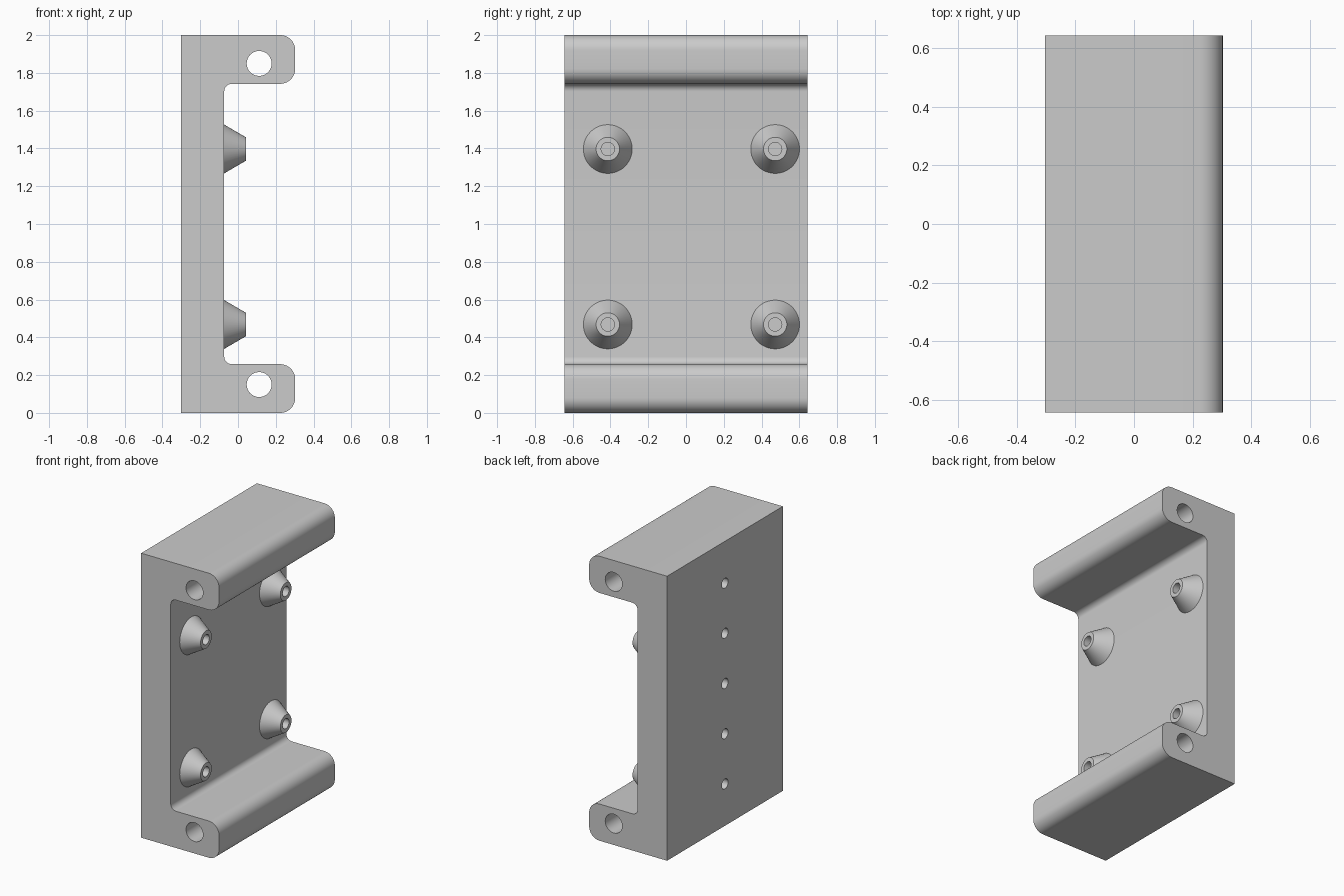
import bpy, bmesh
from math import pi, cos, sin, radians
from mathutils import Matrix, Vector

cube = bpy.data.objects.get("Cube")
if cube:
    bpy.data.objects.remove(cube, do_unlink=True)

grey = bpy.data.materials.new("light grey")
grey.use_nodes = True
grey.diffuse_color = (0.6, 0.6, 0.6, 1)
grey.node_tree.nodes["Principled BSDF"].inputs["Base Color"].default_value = (0.6, 0.6, 0.6, 1)

BACK, PLATE, LIP = -0.303, -0.073, 0.303   # x of back, plate face, flange tip
HALF_Y, TOP, FLANGE = 0.643, 2.0, 0.258
HOLE_R = 0.035


def make_object(name, bm):
    bmesh.ops.recalc_face_normals(bm, faces=bm.faces)
    mesh = bpy.data.meshes.new(name)
    bm.to_mesh(mesh)
    bm.free()
    mesh.materials.append(grey)
    obj = bpy.data.objects.new(name, mesh)
    bpy.context.collection.objects.link(obj)
    return obj


def smooth(obj):
    obj.data.shade_smooth()
    obj.data.set_sharp_from_angle(angle=radians(30))


def rounded(corners, steps=10):
    """Outline with each (x, z, radius) right-angled corner replaced by an arc."""
    points = []
    for i, (x, z, r) in enumerate(corners):
        p = Vector((x, z))
        if r == 0:
            points.append(p)
            continue
        a = (Vector(corners[i - 1][:2]) - p).normalized() * r
        b = (Vector(corners[(i + 1) % len(corners)][:2]) - p).normalized() * r
        for k in range(steps + 1):
            t = k / steps * pi / 2
            points.append(p + a * (1 - sin(t)) + b * (1 - cos(t)))
    return points


def add_cylinder(bm, centre, radius, length, axis):
    turn = Matrix.Rotation(pi / 2, 4, "Y" if axis == "X" else "X")
    bmesh.ops.create_cone(bm, cap_ends=True, segments=48, radius1=radius, radius2=radius,
                          depth=length, matrix=Matrix.Translation(centre) @ turn)


# Channel bracket: C-shaped section extruded along y
lower = [(BACK, 0, 0), (LIP, 0, 0.08), (LIP, FLANGE, 0.08), (PLATE, FLANGE, 0.04)]
upper = [(x, TOP - z, r) for x, z, r in reversed(lower)]
bm = bmesh.new()
section = bm.faces.new([bm.verts.new((p.x, -HALF_Y, p.y)) for p in rounded(lower + upper)])
sweep = bmesh.ops.extrude_face_region(bm, geom=[section], use_keep_orig=True)
bmesh.ops.translate(bm, vec=(0, 2 * HALF_Y, 0),
                    verts=[v for v in sweep["geom"] if isinstance(v, bmesh.types.BMVert)])
bracket = make_object("channel_bracket", bm)

# Long flange bores and the row of blind holes in the back
bm = bmesh.new()
for z in (0.15, TOP - 0.15):
    add_cylinder(bm, (0.112, 0, z), 0.066, 3 * HALF_Y, "Y")
for i in range(5):
    add_cylinder(bm, (BACK, 0, 1 + (i - 2) * 0.353), HOLE_R, 0.3, "X")
cutter = make_object("hole_cutter", bm)
cutter.hide_render = True

cut = bracket.modifiers.new("holes", "BOOLEAN")
cut.operation, cut.solver, cut.object = "DIFFERENCE", "EXACT", cutter
graph = bpy.context.evaluated_depsgraph_get()
cut_mesh = bpy.data.meshes.new_from_object(bracket.evaluated_get(graph))
bracket.modifiers.clear()
bracket.data = cut_mesh
bpy.data.objects.remove(cutter, do_unlink=True)
smooth(bracket)

# Conical standoffs with a screw hole, revolved about x
TIP = 0.042
profile = [(PLATE - 0.005, 0.132), (TIP, 0.062), (TIP, HOLE_R), (PLATE + 0.002, HOLE_R), (PLATE + 0.002, 0)]
for level, z in (("lower", 0.468), ("upper", 1.397)):
    for end, y in (("front", -0.414), ("back", 0.472)):
        bm = bmesh.new()
        verts = [bm.verts.new((x, 0, r)) for x, r in profile]
        edges = [bm.edges.new(pair) for pair in zip(verts, verts[1:])]
        bmesh.ops.spin(bm, geom=verts + edges, cent=(0, 0, 0), axis=(1, 0, 0),
                       angle=2 * pi, steps=48)
        bmesh.ops.remove_doubles(bm, verts=bm.verts, dist=0.0005)
        bmesh.ops.recalc_face_normals(bm, faces=bm.faces)
        # Open at the hidden base, so make sure the tip faces outward
        tip = max(bm.faces, key=lambda f: f.calc_center_median().x)
        if tip.normal.x < 0:
            bmesh.ops.reverse_faces(bm, faces=bm.faces)
        bmesh.ops.holes_fill(bm, edges=[e for e in bm.edges if e.is_boundary], sides=0)
        standoff = make_object(f"{level}_{end}_standoff", bm)
        standoff.location = (0, y, z)
        smooth(standoff)
